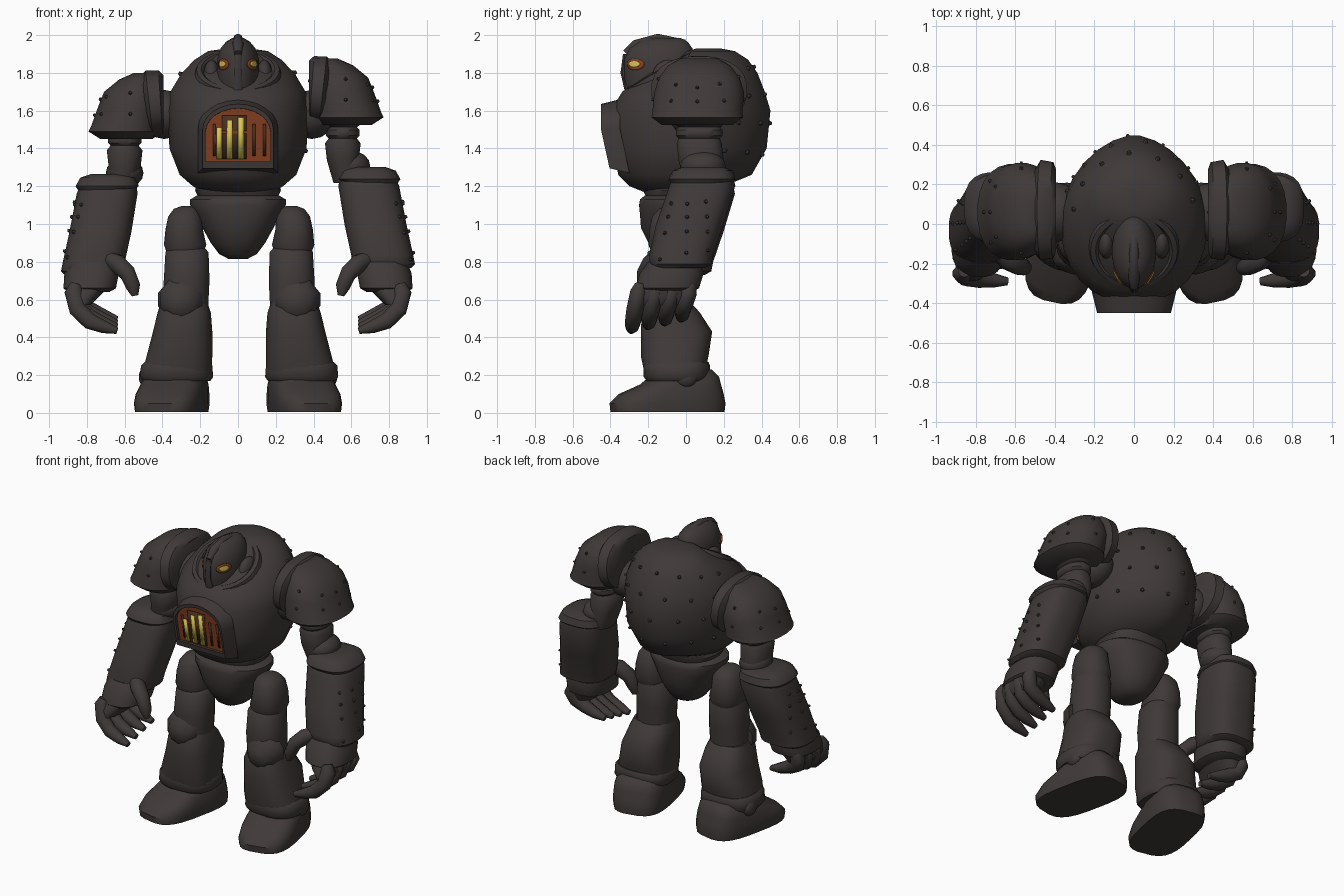
import bpy, bmesh, math
from mathutils import Vector, Quaternion, Matrix
from mathutils.bvhtree import BVHTree

if "Cube" in bpy.data.objects:
    bpy.data.objects.remove(bpy.data.objects["Cube"])


def material(name, r, g, b):
    m = bpy.data.materials.new(name)
    m.use_nodes = True
    m.diffuse_color = (r, g, b, 1)
    m.node_tree.nodes["Principled BSDF"].inputs["Base Color"].default_value = (r, g, b, 1)
    return m


IRON = material("dark_iron", .05, .042, .04)
RUST = material("rust_orange", .25, .052, .016)
GLOW = material("glowing_yellow", .7, .56, .085)
SOOT = material("sooty_brown", .07, .03, .014)


def finish(name, bm, mat, s=1, angle=45):
    """Mirror if needed, fix normals, shade and link."""
    for v in bm.verts:
        v.co.x *= s
    bmesh.ops.recalc_face_normals(bm, faces=bm.faces)
    me = bpy.data.meshes.new(name)
    bm.to_mesh(me)
    bm.free()
    me.materials.append(mat)
    me.shade_smooth()
    me.set_sharp_from_angle(angle=math.radians(angle))
    ob = bpy.data.objects.new(name, me)
    bpy.context.collection.objects.link(ob)
    return ob


def loft(name, stations, mat=IRON, s=1, power=2.3, back=None, seg=24, follow=False, shift=(0, 0, 0)):
    """Skin rounded rings (x, y, z, rx, ry); rings lie flat or follow the path."""
    bm = bmesh.new()
    pts = [Vector(p[:3]) + Vector(shift) for p in stations]
    rings = []
    for i, (p, st) in enumerate(zip(pts, stations)):
        q = Quaternion()
        if follow:
            t = pts[min(i + 1, len(pts) - 1)] - pts[max(i - 1, 0)]
            q = Vector((0, 0, -1)).rotation_difference(t)
        ring = []
        for k in range(seg):
            a = math.tau * (k + .5) / seg
            c, d = math.cos(a), math.sin(a)
            e = 2 / (back if back and d > 0 else power)
            off = Vector((math.copysign(abs(c) ** e, c) * st[3],
                          math.copysign(abs(d) ** e, d) * st[4], 0))
            ring.append(bm.verts.new(p + q @ off))
        rings.append(ring)
    for a, b in zip(rings, rings[1:]):
        for k in range(seg):
            bm.faces.new((a[k], a[k - 1], b[k - 1], b[k]))
    bm.faces.new(rings[0])
    bm.faces.new(rings[-1])
    return finish(name, bm, mat, s)


def rows(table):
    """Turn (z, front, back, half width) rows into centred stations."""
    return [(0, (f + b) / 2, z, w, (b - f) / 2) for z, f, b, w in table]


def blob(name, loc, radii, s=1):
    bm = bmesh.new()
    m = Matrix.Translation(loc) @ Matrix.Diagonal((*radii, 1))
    bmesh.ops.create_uvsphere(bm, u_segments=16, v_segments=8, radius=1, matrix=m)
    return finish(name, bm, IRON, s)


def surface(ob):
    bm = bmesh.new()
    bm.from_mesh(ob.data)
    tree = BVHTree.FromBMesh(bm)
    bm.free()
    return tree


def rivets(name, ob, centre, rays, size=.019):
    """Small studs where rays aimed at a centre meet the surface."""
    tree = surface(ob)
    bm = bmesh.new()
    for az, el in rays:
        a, e = math.radians(az), math.radians(el)
        d = Vector((math.cos(a) * math.cos(e), math.sin(a) * math.cos(e), math.sin(e)))
        hit, n, _, _ = tree.ray_cast(Vector(centre) + d * 2, -d)
        if hit:
            m = Matrix.Translation(hit) @ n.to_track_quat('Z', 'Y').to_matrix().to_4x4()
            bmesh.ops.create_cone(bm, cap_ends=True, segments=6, radius1=size,
                                  radius2=size * .4, depth=size * 1.5, matrix=m)
    return finish(name, bm, IRON)


def decal(name, ob, centre, aim, width, height, lift, mat):
    """Thin oval patch projected onto a surface."""
    tree = surface(ob)
    aim = Vector(aim).normalized()
    side = aim.cross(Vector((0, 0, 1)))
    bm = bmesh.new()
    rings = []
    for r in (.02, .35, .7, 1):
        ring = []
        for k in range(16):
            a = math.tau * k / 16
            p = Vector(centre) + side * width * r * math.cos(a) + Vector((0, 0, height * r * math.sin(a)))
            hit = tree.ray_cast(p + aim, -aim)[0] or p
            ring.append(bm.verts.new(hit + aim * lift))
        rings.append(ring)
    bm.faces.new(rings[0])
    for a, b in zip(rings, rings[1:]):
        for k in range(16):
            bm.faces.new((a[k], a[k - 1], b[k - 1], b[k]))
    ob = finish(name, bm, mat)
    mod = ob.modifiers.new("thickness", 'SOLIDIFY')
    mod.thickness, mod.offset = .005, 0


# Torso shell with ridged back, collar and studs
torso = loft("torso", rows([(1.16, -.2, .1, .17), (1.2, -.3, .2, .24), (1.26, -.36, .35, .31),
                            (1.4, -.39, .43, .365), (1.6, -.4, .45, .375), (1.7, -.34, .42, .36),
                            (1.8, -.2, .38, .3), (1.87, -.06, .33, .23), (1.915, .0, .26, .16),
                            (1.93, .06, .18, .06)]), power=2.2, back=1.75, seg=28)
rivets("back_rivets", torso, (0, 0, 1.55),
       [(az, el) for el in (-24, -2, 18, 38) for az in range(10 + abs(el) % 3 * 6, 175, 24)])

bm = bmesh.new()
collar = []
tilt = Matrix.Translation((0, -.12, 1.79)) @ Matrix.Rotation(math.radians(30), 4, 'X')
for i in range(28):
    a = math.tau * i / 28
    out = Vector((math.cos(a), math.sin(a), 0))
    collar.append([bm.verts.new(tilt @ (out * r + Vector((0, 0, z))))
                   for r, z in ((.17, -.06), (.178, .02), (.195, .035), (.22, .03), (.25, -.06))])
for a, b in zip(collar, collar[1:] + collar[:1]):
    for k in range(5):
        bm.faces.new((a[k], a[k - 1], b[k - 1], b[k]))
finish("collar", bm, IRON)

# Helmet with crest, nose guard, cheeks and eyes
helmet = loft("helmet", rows([(1.64, -.29, .0, .095), (1.76, -.33, .03, .112), (1.87, -.33, .045, .112),
                              (1.93, -.305, .035, .093), (1.965, -.26, .01, .064),
                              (1.985, -.21, -.03, .03)]), power=1.9, back=2.1, seg=24)
loft("helmet_crest", [(0, -.315, 1.9, .02, .025), (0, -.265, 1.945, .03, .03),
                      (0, -.15, 1.972, .026, .035), (0, -.02, 1.945, .026, .035),
                      (0, .03, 1.88, .02, .02)], follow=True, seg=10)
loft("nose_guard", [(0, -.315, 1.9, .022, .02), (0, -.328, 1.8, .02, .02),
                    (0, -.305, 1.7, .03, .02)], seg=8)
for s, side in ((1, "left"), (-1, "right")):
    aim = (s * .75, -.66, 0)
    decal(side + "_eye_socket", helmet, (s * .078, -.268, 1.845), aim, .052, .03, .003, RUST)
    decal(side + "_eye", helmet, (s * .078, -.268, 1.847), aim, .033, .016, .008, GLOW)
    blob(side + "_cheek", (.14, -.09, 1.78), (.045, .09, .09), s)


# Furnace door in the chest
def door_y(z):
    return -.45 + max(0, 1.5 - z) * .22


def arch(w, z0, z1):
    """Outline of a round-topped opening."""
    spring = z1 - w * .72
    top = [(w * math.cos(math.pi * i / 12), spring + w * .72 * math.sin(math.pi * i / 12))
           for i in range(13)]
    return [(w, z0)] + top + [(-w, z0)]


bm = bmesh.new()
loops = [[bm.verts.new((x, door_y(z) + dy, z)) for x, z in arch(*size)]
         for size, dy in (((.17, 1.33, 1.61), .06), ((.172, 1.33, 1.612), .003),
                          ((.187, 1.295, 1.635), 0), ((.212, 1.27, 1.66), .1))]
for a, b in zip(loops, loops[1:]):
    for k in range(len(a)):
        bm.faces.new((a[k], a[k - 1], b[k - 1], b[k]))
finish("furnace_frame", bm, IRON)


def door_panel(name, x0, x1, z0, z1, dy, mat):
    bm = bmesh.new()
    bot, top = door_y(z0) + dy, door_y(z1) + dy
    bm.faces.new([bm.verts.new(v) for v in ((x0, bot, z0), (x1, bot, z0), (x1, top, z1), (x0, top, z1))])
    ob = finish(name, bm, mat)
    mod = ob.modifiers.new("thickness", 'SOLIDIFY')
    mod.thickness, mod.offset = .005, 0


bm = bmesh.new()
bm.faces.new([bm.verts.new((x, door_y(z) + .022, z)) for x, z in arch(.173, 1.325, 1.612)])
finish("furnace_back", bm, RUST)
door_panel("furnace_gap", -.085, .045, 1.345, 1.575, .015, SOOT)
for i, (x, z) in enumerate(((-.1, 1.51), (-.043, 1.55), (.015, 1.565))):
    door_panel(f"glow_bar_{i}", x - .0145, x + .0145, 1.345, z, .01, GLOW)
for i, x in enumerate((-.125, .085, .14)):
    door_panel(f"soot_bar_{i}", x - .007, x + .007, 1.36, 1.53, .016, SOOT)

# Waist and pelvis
loft("waist", rows([(1.24, -.24, .18, .2), (1.18, -.23, .17, .23), (1.12, -.2, .14, .2)]))
loft("pelvis", rows([(1.15, -.22, .14, .22), (1.13, -.245, .16, .255), (1.1, -.25, .165, .255),
                     (1.05, -.245, .16, .225), (.98, -.24, .15, .19), (.9, -.2, .12, .145),
                     (.84, -.16, .08, .1), (.815, -.12, .03, .05)]))

for s, side in ((1, "left"), (-1, "right")):
    up = .075 if s > 0 else 0
    leg = (.012 if s > 0 else 0, 0, 0)

    # Leg
    loft(side + "_hip", [(.27, -.07, 1.095, .03, .04), (.275, -.07, 1.08, .065, .075),
                         (.28, -.07, 1.04, .09, .11), (.285, -.07, .97, .1, .125),
                         (.28, -.07, .89, .113, .13), (.28, -.07, .84, .095, .11)], s=s, shift=leg)
    loft(side + "_thigh", [(.275, -.07, .88, .095, .1), (.27, -.08, .85, .115, .125),
                           (.272, -.09, .7, .122, .13), (.28, -.09, .5, .12, .12)], s=s, shift=leg)
    loft(side + "_knee_cap", [(.3, -.12, .6, .13, .11), (.3, -.19, .6, .115, .125),
                              (.3, -.23, .605, .075, .085), (.3, -.25, .61, .02, .02)],
         s=s, follow=True, seg=10, power=2, shift=leg)
    loft(side + "_greave", [(.285, -.09, .58, .125, .12), (.285, -.08, .53, .142, .155),
                            (.293, -.05, .43, .158, .19), (.31, -.06, .3, .175, .18),
                            (.32, -.06, .23, .183, .165), (.325, -.06, .19, .185, .16)],
         s=s, power=2.7, shift=leg)
    loft(side + "_ankle_band", [(.325, -.05, .27, .17, .17), (.325, -.05, .25, .19, .178),
                                (.325, -.05, .19, .195, .175), (.325, -.05, .17, .18, .16)],
         s=s, power=2.6, shift=leg)
    blob(side + "_ankle_stud", (.49, 0, .19), (.035, .06, .055), s)
    foot = loft(side + "_foot", [(0, -.1, .005, .172, .3), (0, -.1, .05, .178, .305),
                                 (0, -.08, .1, .176, .275), (0, -.03, .15, .168, .21),
                                 (0, -.01, .19, .155, .18), (0, .0, .23, .12, .13)], s=s, power=3.2)
    foot.location.x = s * .33
    foot.rotation_euler.z = s * math.radians(12)

    # Shoulder armour
    pad_shift = (-.02 if s > 0 else 0, .01, up)
    pad = loft(side + "_shoulder_pad",
               [(.59, .05, 1.45, .14, .19), (.605, .05, 1.49, .188, .245), (.6, .05, 1.515, .18, .24),
                (.57, .06, 1.62, .172, .24), (.555, .06, 1.7, .155, .215),
                (.52, .06, 1.765, .11, .165), (.49, .06, 1.8, .06, .1)],
               s=s, power=2.3, shift=pad_shift)
    rivets(side + "_pad_rivets", pad, (s * .57, .06, 1.55 + up),
           [(az, el) for el in (8, 35) for az in range(0, 360, 45)], .015)
    loft(side + "_shoulder_band", [(.395, .06, 1.64, .15, .21), (.41, .06, 1.64, .175, .245),
                                   (.47, .06, 1.635, .18, .255), (.5, .06, 1.63, .15, .2)],
         s=s, follow=True, shift=pad_shift)
    blob(side + "_shoulder_joint", (.39, .06, 1.58), (.13, .15, .13), s)

    # Upper arm with ringed sleeve
    arm = (-.045 if s > 0 else 0, 0, up * .5)
    loft(side + "_upper_arm", [(.6, .07, 1.56, .09, .13), (.6, .07, 1.49, .095, .13),
                               (.6, .07, 1.475, .075, .11), (.6, .07, 1.46, .09, .125),
                               (.6, .07, 1.43, .09, .125), (.6, .07, 1.415, .075, .11),
                               (.6, .07, 1.39, .095, .12), (.6, .08, 1.3, .085, .12),
                               (.63, .09, 1.18, .08, .1)], s=s, shift=arm)
    blob(side + "_elbow", (.6, .09, 1.27 + up * .5), (.1, .12, .08), s)

    # Forearm gauntlet
    cuff_up = up * .5 - .02
    fore = loft(side + "_forearm", [(.665, .09, 1.28, .09, .1), (.675, .09, 1.25, .145, .155),
                                    (.685, .085, 1.18, .162, .175), (.72, .02, .98, .165, .18),
                                    (.755, -.025, .82, .165, .17), (.765, -.03, .77, .165, .165),
                                    (.77, -.04, .75, .14, .14)],
                s=s, power=2.7, shift=(.008, 0, cuff_up))
    loft(side + "_forearm_rim", [(.67, .09, 1.285, .1, .11), (.678, .09, 1.265, .15, .16),
                                 (.685, .085, 1.22, .168, .178), (.69, .08, 1.2, .15, .16)],
         s=s, power=2.7, shift=(.008, 0, cuff_up))
    rivets(side + "_forearm_rivets", fore, (s * .72, .02, 1.02),
           [(90 - s * az, el) for az in (60, 95, 130) for el in (-40, -18, 6, 30)], .016)
    loft(side + "_cuff", [(.765, -.06, .8, .13, .14), (.775, -.075, .74, .145, .17),
                          (.785, -.1, .66, .14, .17), (.79, -.11, .64, .11, .14)],
         s=s, power=2.5)

    # Hand with four curled fingers and a thumb
    loft(side + "_palm", [(.79, -.1, .68, .12, .15), (.82, -.13, .62, .09, .16),
                          (.83, -.14, .57, .05, .15)], s=s, power=2.6)
    for i in range(4):
        y = -.27 + .088 * i
        lift = .02 * i
        loft(f"{side}_finger_{i + 1}",
             [(.86, y + .03, .68, .03, .03), (.87, y + .02, .64, .05, .045),
              (.85, y, .55 + lift / 2, .048, .045), (.785, y - .01, .485 + lift, .045, .043),
              (.71, y - .015, .455 + lift, .035, .037), (.64, y - .02, .435 + lift, .018, .02)],
             s=s, power=2, seg=10, follow=True)
    loft(side + "_thumb", [(.7, -.13, .82, .04, .04), (.64, -.18, .79, .05, .055),
                           (.585, -.21, .74, .045, .05), (.555, -.22, .67, .04, .04),
                           (.545, -.22, .62, .018, .02)], s=s, power=2, seg=10, follow=True)
